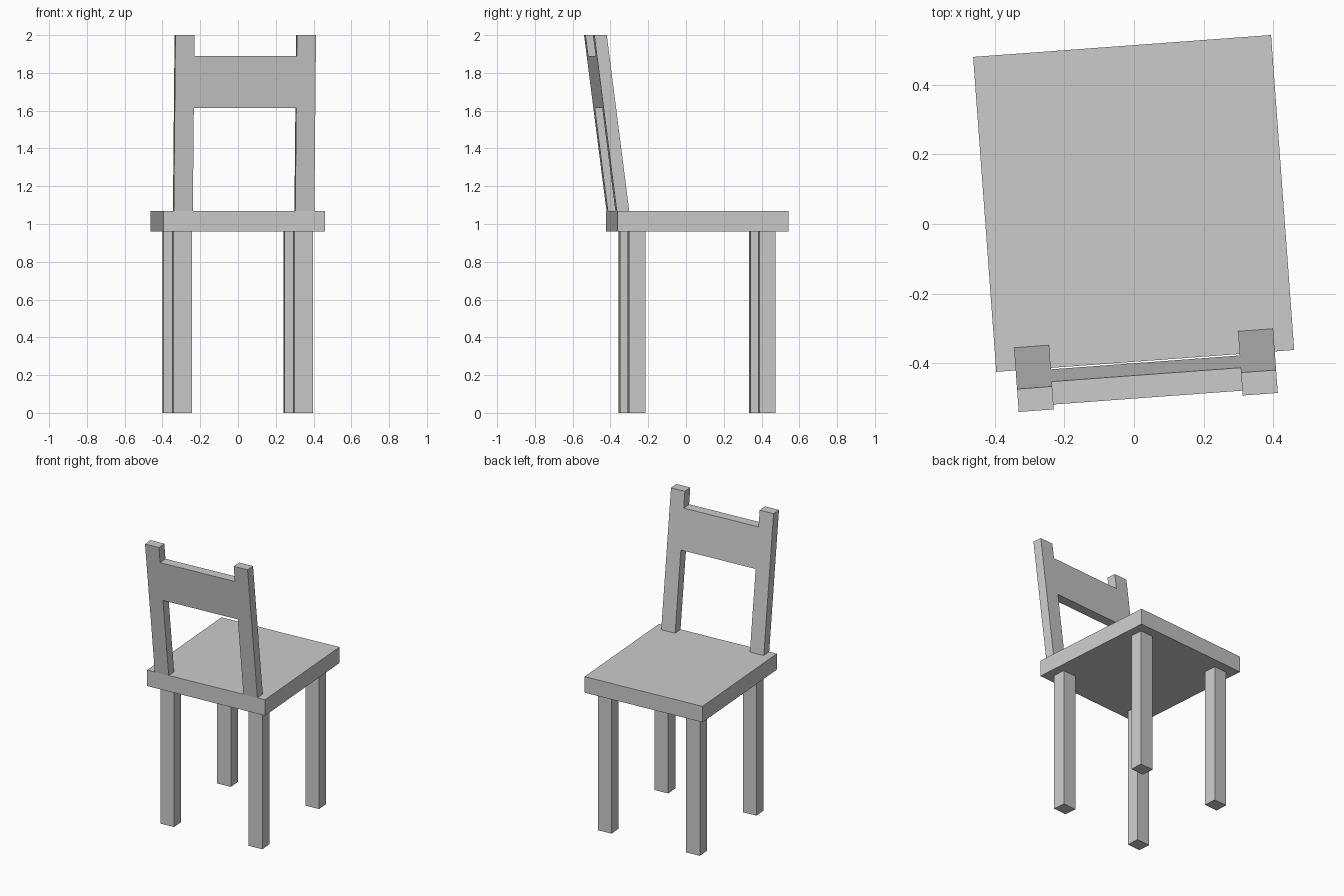
import bpy, bmesh
from math import radians
from mathutils import Matrix

if "Cube" in bpy.data.objects:
    bpy.data.objects.remove(bpy.data.objects["Cube"])

# The whole chair is turned slightly about the seat centre
PLACE = Matrix.Translation((-0.001, 0.059, 0)) @ Matrix.Rotation(radians(4.2), 4, 'Z')


def add_object(name, bm):
    bmesh.ops.recalc_face_normals(bm, faces=bm.faces[:])
    mesh = bpy.data.meshes.new(name)
    bm.to_mesh(mesh)
    bm.free()
    obj = bpy.data.objects.new(name, mesh)
    obj.matrix_world = PLACE
    bpy.context.collection.objects.link(obj)
    return obj


def add_box(name, x, y, width, depth, z0, z1):
    bm = bmesh.new()
    bmesh.ops.create_cube(bm, size=1, matrix=Matrix.Translation((x, y, (z0 + z1) / 2))
                          @ Matrix.Diagonal((width, depth, z1 - z0, 1)))
    return add_object(name, bm)


SEAT_BOTTOM, SEAT_TOP = 0.96, 1.07

# Seat slab
add_box("seat", 0, 0, 0.858, 0.907, SEAT_BOTTOM, SEAT_TOP)

# Four straight legs
for y, row in ((-0.346, "front"), (0.346, "rear")):
    for x, side in ((-0.321, "left"), (0.321, "right")):
        add_box(f"{row}_leg_{side}", x, y, 0.1, 0.087, 0, SEAT_BOTTOM)

# Backrest: two posts joined by a flush rail, leaning outward with level ends
INNER, OUTER = 0.272, 0.373
TOP, RAIL_TOP, RAIL_BOTTOM = 2.0, 1.89, 1.615
half = [(INNER, RAIL_BOTTOM), (INNER, SEAT_TOP), (OUTER, SEAT_TOP),
        (OUTER, TOP), (INNER, TOP), (INNER, RAIL_TOP)]
profile = half + [(-x, z) for x, z in reversed(half)]
bm = bmesh.new()
face = bm.faces.new([bm.verts.new((x, -0.454 - 0.128 * (z - SEAT_TOP), z)) for x, z in profile])
ext = bmesh.ops.extrude_face_region(bm, geom=[face], use_keep_orig=True)
bmesh.ops.translate(bm, vec=(0, 0.066, 0),
                    verts=[g for g in ext["geom"] if isinstance(g, bmesh.types.BMVert)])
add_object("backrest", bm)
